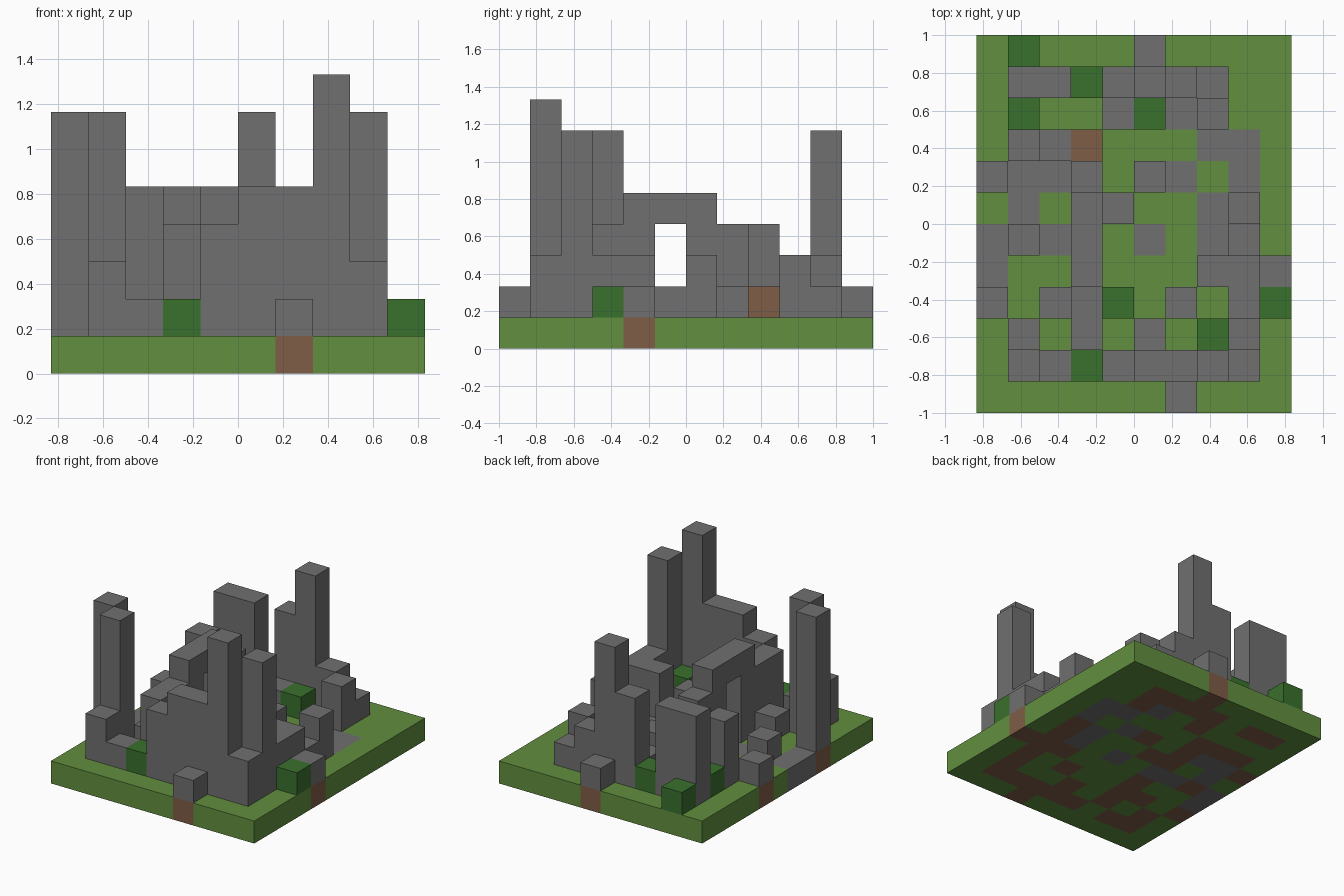
import bpy
import bmesh
from mathutils import Vector

cube = bpy.data.objects.get("Cube")
if cube:
    bpy.data.objects.remove(cube, do_unlink=True)

CELL = 1 / 6

# Site plan, back row first. Digit: stone wall height in cells, s: paving,
# b: bush, d: heap of soil, A: arch over paving, dot: grass
PLAN = [
    ".b...2....",
    ".55b5732..",
    ".b..2bs3..",
    ".42d...ss.",
    "2ss4.2s.s.",
    ".s.52..s3.",
    "s2sA.s.s2.",
    "s..5...332",
    "7.24b.2.3b",
    ".7.4.2.b7.",
    ".32b45583.",
    "......2...",
]
ARCH_LEVEL = 4
ROWS, COLS = len(PLAN), len(PLAN[0])


def make_material(name, colour):
    mat = bpy.data.materials.new(name)
    mat.use_nodes = True
    mat.diffuse_color = (*colour, 1)
    bsdf = next(n for n in mat.node_tree.nodes if n.type == "BSDF_PRINCIPLED")
    bsdf.inputs["Base Color"].default_value = (*colour, 1)
    bsdf.inputs["Roughness"].default_value = 0.9
    return mat


MATERIALS = {
    "grass": make_material("grass green", (0.12, 0.275, 0.05)),
    "stone": make_material("stone grey", (0.16, 0.16, 0.16)),
    "bush": make_material("leaf green", (0.042, 0.16, 0.026)),
    "soil": make_material("soil brown", (0.21, 0.11, 0.063)),
}


def column(mark):
    """Levels and (part, material) of the blocks stacked on one plan cell."""
    if mark == ".":
        return {0: ("ground", "grass")}
    if mark == "b":
        return {0: ("ground", "grass"), 1: ("bushes", "bush")}
    if mark == "d":
        return {0: ("foundations", "soil"), 1: ("soil_heap", "soil")}
    if mark == "s":
        return {0: ("paving", "stone")}
    if mark == "A":
        return {0: ("paving", "stone"), ARCH_LEVEL: ("arch_lintel", "stone")}
    stack = {k: ("ruined_walls", "stone") for k in range(1, int(mark))}
    stack[0] = ("foundations", "soil")
    return stack


# Stack the blocks and sort them by part
blocks, parts = {}, {}
for row, line in enumerate(reversed(PLAN)):
    for col, mark in enumerate(line):
        for level, (part, mat) in column(mark).items():
            cell = (col, row, level)
            blocks[cell] = part
            parts.setdefault((part, mat), []).append(cell)


def build_part(name, mat, cells):
    """Join the blocks of a part, keeping only their exposed faces."""
    bm = bmesh.new()
    for cell in cells:
        centre = Vector(cell) + Vector((0.5 - COLS / 2, 0.5 - ROWS / 2, 0.5))
        for axis in range(3):
            for sign in (-1, 1):
                normal = Vector((0, 0, 0))
                normal[axis] = sign
                if tuple(int(c + n) for c, n in zip(cell, normal)) in blocks:
                    continue
                u = Vector((0, 0, 0))
                u[(axis + 1) % 3] = 0.5
                v = normal.cross(u)
                mid = centre + normal / 2
                corners = (mid - u - v, mid + u - v, mid + u + v, mid - u + v)
                bm.faces.new([bm.verts.new(p * CELL) for p in corners])
    bmesh.ops.remove_doubles(bm, verts=bm.verts[:], dist=CELL / 100)
    mesh = bpy.data.meshes.new(name)
    bm.to_mesh(mesh)
    bm.free()
    mesh.materials.append(MATERIALS[mat])
    bpy.context.collection.objects.link(bpy.data.objects.new(name, mesh))


for (part, mat), cells in parts.items():
    build_part(part, mat, cells)
